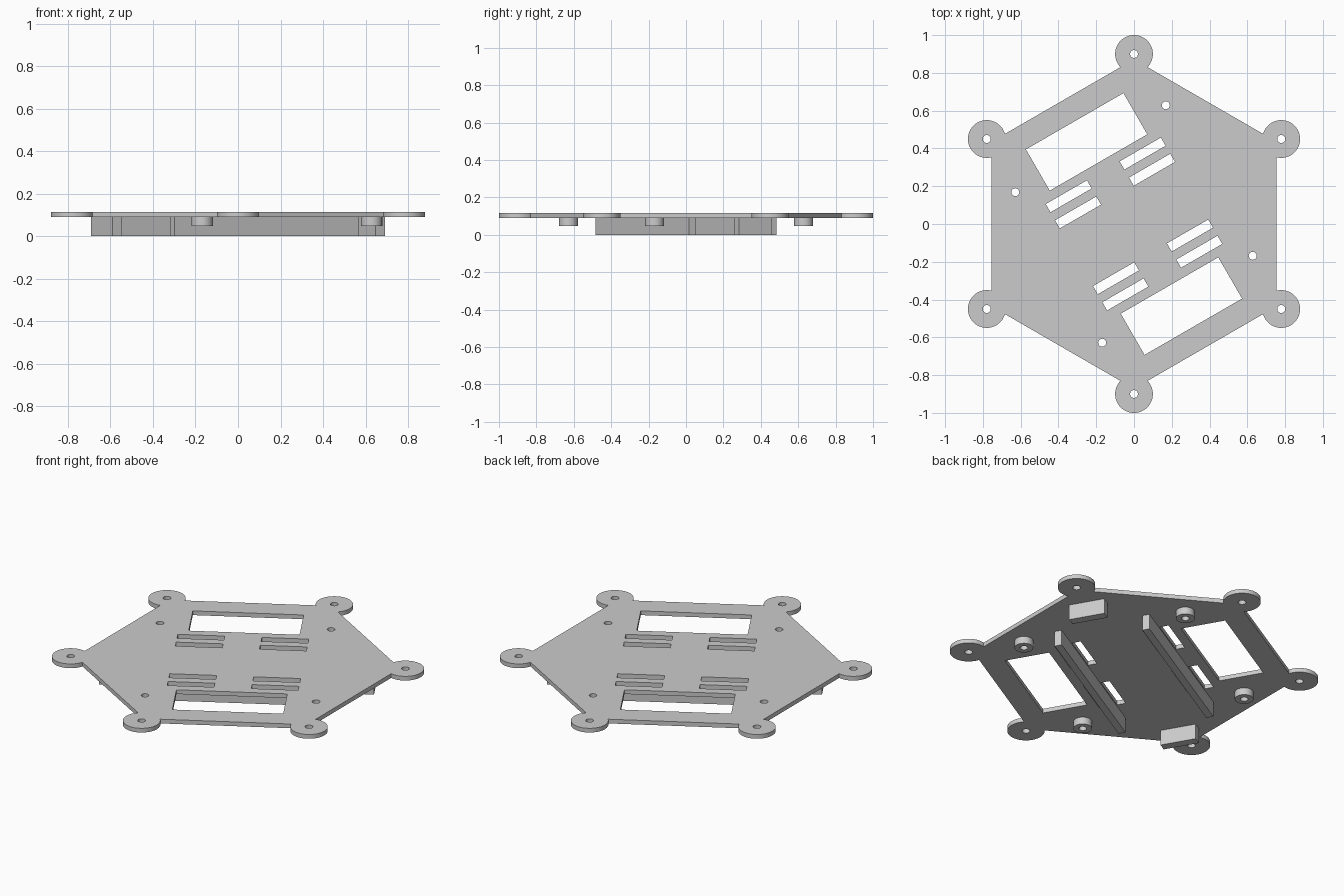
import bpy
import bmesh
from math import cos, sin, pi, radians, acos, sqrt
from mathutils import Matrix, Vector

if "Cube" in bpy.data.objects:
    bpy.data.objects.remove(bpy.data.objects["Cube"], do_unlink=True)

PLATE_LOW, PLATE_TOP = 0.09, 0.115
APOTHEM, LUG_DIST, LUG_RADIUS, HOLE_RADIUS = 0.755, 0.9, 0.1, 0.021
TILT = Matrix.Rotation(radians(30), 2)   # inner layout is turned 30 degrees

grey = bpy.data.materials.new("light_grey")
grey.use_nodes = True
colour = (0.6, 0.6, 0.6, 1)
grey.diffuse_color = colour
grey.node_tree.nodes["Principled BSDF"].inputs["Base Color"].default_value = colour


def arc(centre, radius, start, end, steps):
    return [Vector(centre) + radius * Vector((cos(a), sin(a)))
            for a in (start + (end - start) * i / steps for i in range(steps + 1))]


def circle(centre, radius, steps=48):
    return arc(centre, radius, 0, 2 * pi, steps)[:-1]


def tilted_box(u0, u1, v0, v1):
    return [TILT @ Vector(p) for p in ((u0, v0), (u1, v0), (u1, v1), (u0, v1))]


def slab(name, loops, low, high):
    """Solid with the first loop as its outline and the others as holes."""
    bm = bmesh.new()
    caps = ([], [])
    for loop in loops:
        rings = [[bm.verts.new((p.x, p.y, z)) for p in loop] for z in (low, high)]
        for i in range(len(loop)):
            j = (i + 1) % len(loop)
            bm.faces.new((rings[0][i], rings[0][j], rings[1][j], rings[1][i]))
            for cap, ring in zip(caps, rings):
                cap.append(bm.edges.get((ring[i], ring[j])))
    for cap in caps:
        bmesh.ops.triangle_fill(bm, use_beauty=True, edges=cap)
    bmesh.ops.recalc_face_normals(bm, faces=bm.faces)
    mesh = bpy.data.meshes.new(name)
    bm.to_mesh(mesh)
    bm.free()
    mesh.materials.append(grey)
    obj = bpy.data.objects.new(name, mesh)
    bpy.context.collection.objects.link(obj)
    bpy.ops.object.select_all(action='DESELECT')
    obj.select_set(True)
    bpy.context.view_layer.objects.active = obj
    bpy.ops.object.shade_smooth_by_angle(angle=radians(30))
    return obj


# Hexagonal outline with a round lug on every corner
outline, holes = [], []
gap = LUG_DIST * cos(pi / 6) - APOTHEM
sweep = pi / 6 + acos(-gap / LUG_RADIUS)
for k in range(6):
    angle = pi / 2 + k * pi / 3
    centre = LUG_DIST * Vector((cos(angle), sin(angle)))
    outline += arc(centre, LUG_RADIUS, angle - sweep, angle + sweep, 40)
    holes.append(circle(centre, HOLE_RADIUS, 32))

# Screw holes of the four bosses
boss_centres = [TILT @ Vector((u, v)) for u in (-0.46, 0.46) for v in (-0.46, 0.46)]
holes += [circle(c, HOLE_RADIUS, 32) for c in boss_centres]

# Two windows and four pairs of strap slots
for side in (-1, 1):
    holes.append(tilted_box(-0.298, 0.298, side * 0.376, side * 0.628))
    for end in (-1, 1):
        for near, far in ((0.176, 0.226), (0.275, 0.325)):
            holes.append(tilted_box(end * 0.1, end * 0.352, side * near, side * far))

slab("base_plate", [outline] + holes, PLATE_LOW, PLATE_TOP)

# Hollow bosses under the plate
for i, c in enumerate(boss_centres):
    slab(f"screw_boss_{i + 1}", [circle(c, 0.05), circle(c, HOLE_RADIUS, 32)], 0.048, PLATE_LOW)

# Long rails between the slots, and short stops at both ends
for side, word in ((-1, "front"), (1, "back")):
    slab(f"{word}_rail", [tilted_box(-0.5, 0.5, side * 0.23, side * 0.27)], 0, PLATE_LOW)
for side, word in ((-1, "right"), (1, "left")):
    slab(f"{word}_end_stop", [tilted_box(side * 0.69, side * 0.74, -0.1, 0.1)], 0, PLATE_LOW)
